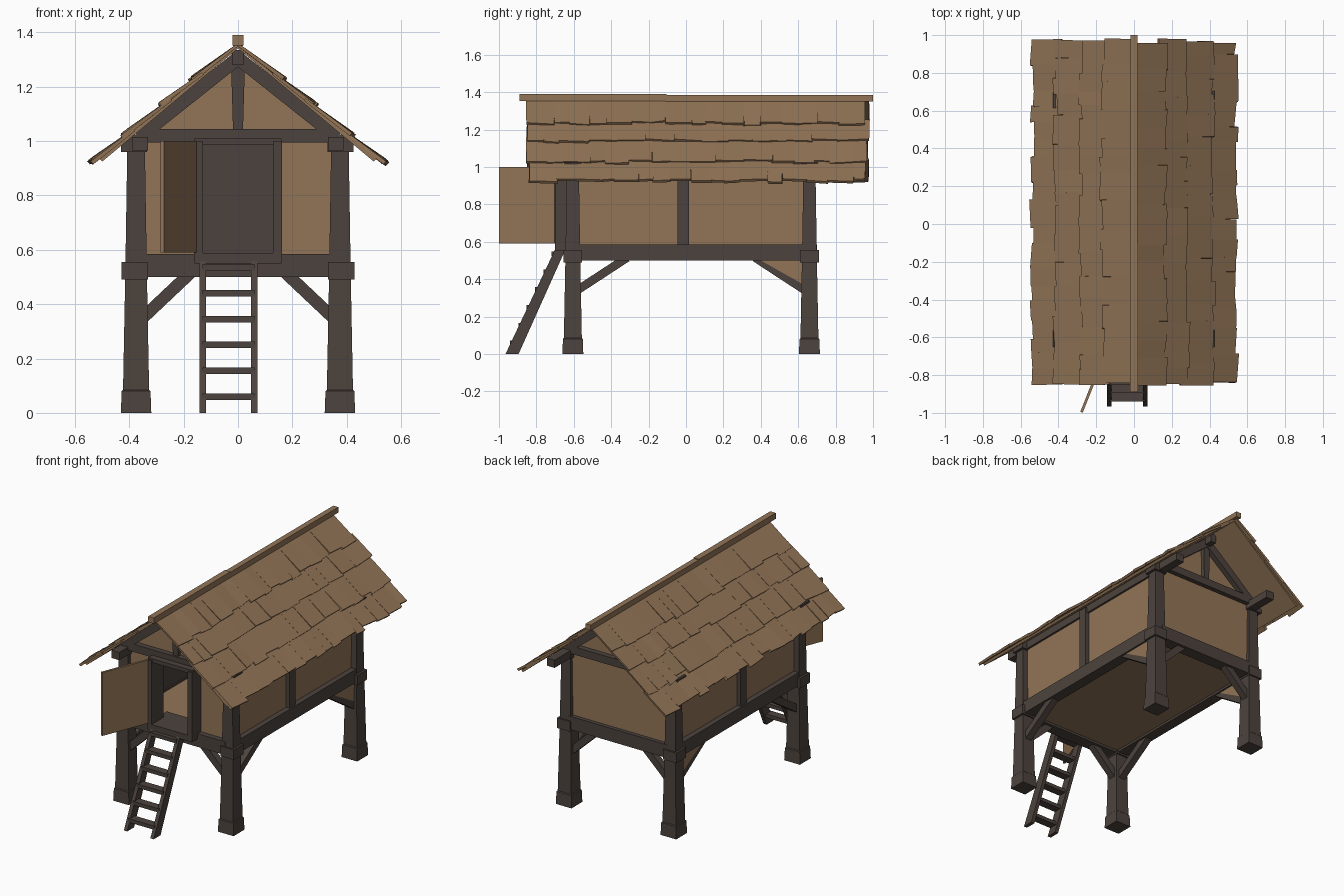
import bpy, bmesh, random
from mathutils import Vector

if "Cube" in bpy.data.objects:
    bpy.data.objects.remove(bpy.data.objects["Cube"])

random.seed(7)


def material(name, rgb):
    m = bpy.data.materials.new(name)
    m.diffuse_color = (*rgb, 1)
    m.use_nodes = True
    m.node_tree.nodes["Principled BSDF"].inputs["Base Color"].default_value = m.diffuse_color
    return m


TAN = material("tan_wood", (0.29, 0.178, 0.095))
DARK = material("dark_timber", (0.072, 0.055, 0.047))


def finish(bm, name, mat):
    bmesh.ops.recalc_face_normals(bm, faces=bm.faces)
    me = bpy.data.meshes.new(name)
    bm.to_mesh(me)
    bm.free()
    me.materials.append(mat)
    ob = bpy.data.objects.new(name, me)
    bpy.context.collection.objects.link(ob)
    return ob


def add_loft(bm, rings):
    """Skin equal-length rings of points and cap both ends."""
    loops = [[bm.verts.new(p) for p in r] for r in rings]
    n = len(loops[0])
    for a, b in zip(loops, loops[1:]):
        for i in range(n):
            bm.faces.new((a[i], a[(i + 1) % n], b[(i + 1) % n], b[i]))
    bm.faces.new(loops[0])
    bm.faces.new(loops[-1])


def loft(name, rings, mat):
    bm = bmesh.new()
    add_loft(bm, rings)
    return finish(bm, name, mat)


def rect(x0, x1, y0, y1, z):
    return [(x0, y0, z), (x1, y0, z), (x1, y1, z), (x0, y1, z)]


def box(name, x0, x1, y0, y1, z0, z1, mat):
    return loft(name, [rect(x0, x1, y0, y1, z0), rect(x0, x1, y0, y1, z1)], mat)


def beam(name, p, q, w, h, mat, side):
    """Bar from p to q; w is its size along 'side', h across it."""
    p, q = Vector(p), Vector(q)
    s = Vector(side).normalized() * w / 2
    u = (q - p).cross(s).normalized() * h / 2
    return loft(name, [[c + s + u, c - s + u, c - s - u, c + s - u] for c in (p, q)], mat)


FRONT, BACK, PX = -0.605, 0.66, 0.375

# Corner posts with foot, collars and diagonal braces
for sx in (-1, 1):
    for cy, sy, end in ((FRONT, 1, "front"), (BACK, -1, "back")):
        levels = ((0, .056, PX), (.08, .053, PX), (.085, .048, PX), (.5, .04, PX), (1.0, .032, PX))
        loft(f"{end}_post", [rect(sx * x - h, sx * x + h, cy - h, cy + h, z)
                             for z, h, x in levels], DARK)
        cx = sx * 0.38
        box(f"{end}_collar", cx - .048, cx + .048, cy - .05, cy + .05, .49, .555, DARK)
        box(f"{end}_cap", cx - .05, cx + .045, cy - .045, cy + .045, .96, 1.025, DARK)
        beam(f"{end}_cross_brace", (sx * .35, cy, .35), (sx * .17, cy, .52), .045, .045, DARK, (0, 1, 0))
        beam(f"{end}_side_brace", (sx * PX, cy + sy * .03, .345),
             (sx * PX, cy + sy * .29, .515), .045, .045, DARK, (1, 0, 0))
    # Tan gusset behind the rear side brace
    loft("rear_gusset", [[(sx * PX + d, BACK - .03, .37), (sx * PX + d, BACK - .03, .5),
                          (sx * PX + d, BACK - .26, .5)] for d in (-.024, .024)], TAN)

# Floor frame and floor
for sx in (-1, 1):
    box("side_floor_beam", sx * .375 - .035, sx * .375 + .035, FRONT, BACK, .5, .585, DARK)
for cy in (FRONT, BACK):
    box("cross_floor_beam", -.36, .36, cy - .04, cy + .04, .5, .585, DARK)
box("floor", -.36, .36, FRONT, BACK, .515, .575, TAN)

# Side walls with middle stud, dark lining and top plate
for sx in (-1, 1):
    x0, x1 = sorted((sx * .355, sx * .375))
    box("side_wall", x0, x1, FRONT, BACK, .56, 1.01, TAN)
    box("side_lining", sx * .352 - .003, sx * .352 + .003, FRONT + .02, BACK - .02, .58, 1.01, DARK)
    box("middle_stud", sx * .375 - .025, sx * .375 + .025, -.045, .015, .57, 1.0, DARK)
    box("top_plate", sx * .36 - .028, sx * .36 + .028, -.74, .87, .965, 1.015, DARK)
    box("front_wall", *sorted((sx * .15, sx * .36)), -.61, -.59, .57, 1.01, TAN)
box("back_wall", -.36, .36, .655, .675, .57, 1.01, TAN)
box("back_lining", -.35, .35, .649, .655, .57, 1.01, DARK)

# Doorway frame, threshold and open door
for sx in (-1, 1):
    box("door_jamb", sx * .145 - .016, sx * .145 + .016, -.70, -.58, .57, 1.0, DARK)
box("door_header", -.16, .16, -.69, -.58, .985, 1.01, DARK)
box("threshold", -.16, .16, -.70, -.50, .55, .588, DARK)
beam("door", (-.16, -.70, .795), (-.278, -.997, .795), .41, .014, TAN, (0, 0, 1))

# Gable trusses and infill
for cy, sy, end in ((FRONT, -1, "front"), (BACK, 1, "back")):
    loft(f"{end}_gable_panel", [[(-.36, y, 1.0), (.36, y, 1.0), (0, y, 1.31)]
                                for y in (cy - .01, cy + .01)], TAN)
    y = cy + sy * .01
    box(f"{end}_tie_beam", -.35, .35, y - .035, y + .035, .995, 1.045, DARK)
    loft(f"{end}_king_post", [rect(-h, h, y - .025, y + .025, z)
                              for z, h in ((1.03, .018), (1.2, .023), (1.33, .024))], DARK)
    for sx in (-1, 1):
        beam(f"{end}_rafter", (sx * .365, y, 1.015), (0, y, 1.305), .07, .05, DARK, (0, 1, 0))
box("ridge_pole", -.02, .02, -.68, .76, 1.28, 1.335, DARK)

# Roof: thin base slab plus ragged overlapping shingle rows on each side
TOP, EAVE = Vector((0, 0, 1.352)), Vector((.53, 0, .918))
SLOPE = EAVE - TOP
NORMAL = Vector((-SLOPE.z, 0, SLOPE.x)).normalized()
Y0, Y1 = -.845, .965


def on_roof(t, y, lift, sx):
    p = TOP + SLOPE * t + NORMAL * lift
    return (sx * max(p.x, 0), y, p.z)


def jit(a):
    return random.uniform(-a, a)


for sx, side in ((-1, "left"), (1, "right")):
    loft(f"{side}_roof_base", [[on_roof(t, y, k, sx) for t, k in
                                ((0, -.014), (.96, -.014), (.96, .002), (0, .002))]
                               for y in (Y0 + .01, Y1 - .01)], TAN)
    bm = bmesh.new()
    for t0, t1 in ((.72, 1.0), (.46, .77), (.24, .52), (0, .30)):
        y = Y0 + jit(.012)
        while y < Y1 - .02:
            w = random.uniform(.07, .16)
            ye = y + w
            if ye > Y1 - .05:
                ye = Y1 + jit(.015)
            end = t1 + jit(.018)
            rings = []
            for yy in (y, ye + .003):
                low, e = .014 + jit(.005), end + jit(.01)
                rings.append([on_roof(t0, yy, -.004, sx), on_roof(e, yy + jit(.006), low - .011, sx),
                              on_roof(e, yy + jit(.004), low + .004, sx), on_roof(t0, yy, .007, sx)])
            add_loft(bm, rings)
            y = ye
    finish(bm, f"{side}_shingles", TAN)

# Ridge cap in two lengths
box("front_ridge_cap", -.02, .02, -.89, -.105, 1.352, 1.39, TAN)
box("back_ridge_cap", -.018, .018, -.11, 1.0, 1.35, 1.385, TAN)

# Ladder
for x in (-.13, .06):
    loft("ladder_rail", [rect(x - .012, x + .012, -.965, -.895, 0),
                         rect(x - .012, x + .012, -.69, -.635, .58)], DARK)
for i in range(6):
    z = .06 + i * .095
    yc = -.935 + (z / .58) * .27
    box("ladder_rung", -.13, .06, yc - .033, yc + .02, z - .012, z + .012, DARK)
